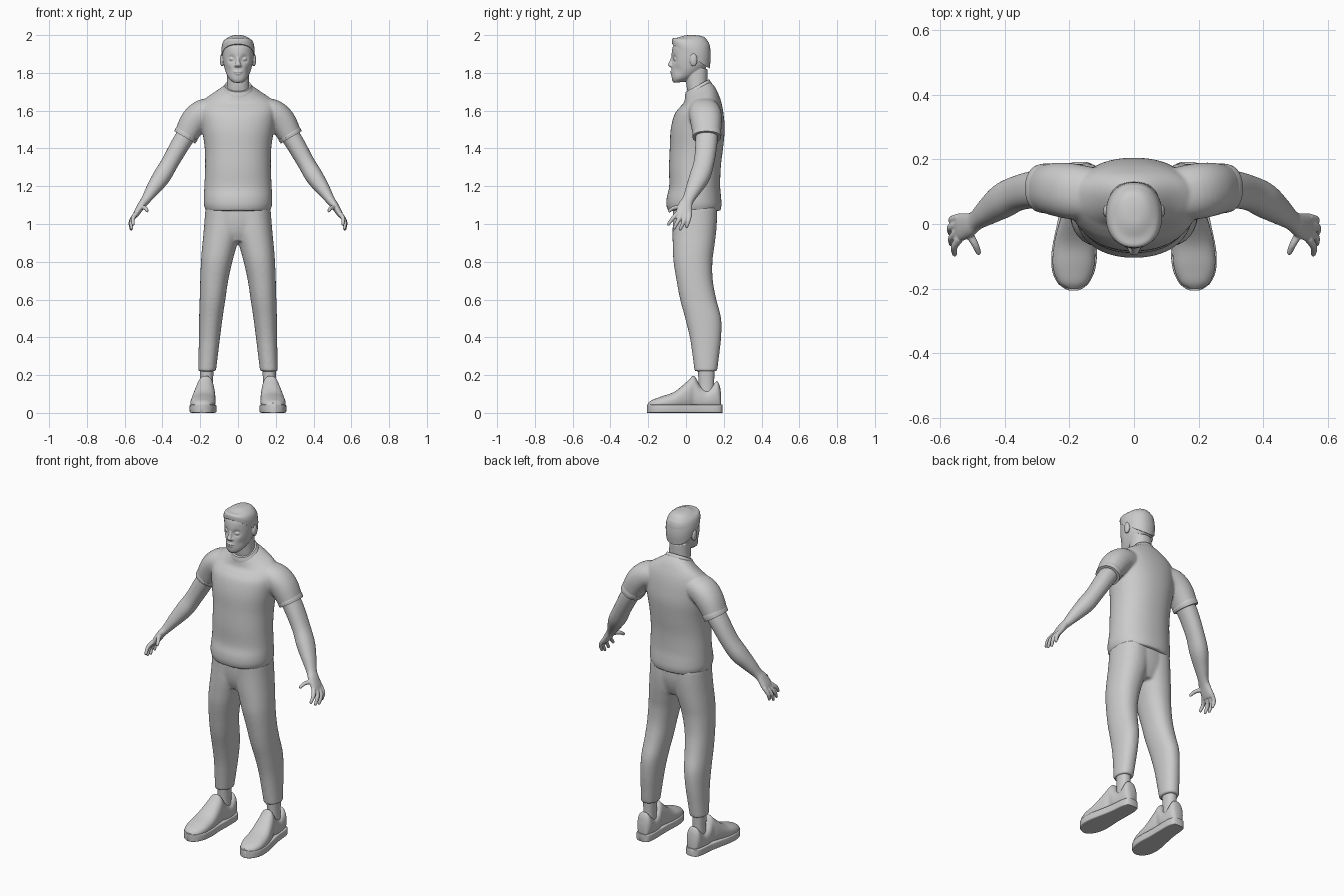
import bpy, bmesh, math
from mathutils import Vector

def spline(rows, steps):
    """Catmull-Rom interpolation of section rows."""
    p = [rows[0]] + list(rows) + [rows[-1]]
    out = []
    for i in range(1, len(p) - 2):
        for k in range(steps):
            t = k / steps
            out.append([0.5 * (2*b + (c-a)*t + (2*a-5*b+4*c-d)*t*t + (3*b-a-3*c+d)*t**3)
                        for a, b, c, d in zip(p[i-1], p[i], p[i+1], p[i+2])])
    out.append(list(rows[-1]))
    return out

def loft(bm, rows, axis='Z', power=2.2, seg=40, steps=5, both=False):
    """Skin rows (x, y, z, rx, ry, tilt); axis 'Z', 'Y' or 'PATH' sets ring planes."""
    rows = spline([tuple(r) + (0,) * (6 - len(r)) for r in rows], steps)
    cs = [Vector(r[:3]) for r in rows]
    for side in ((1, -1) if both else (1,)):
        rings = []
        for i, (x, y, z, rx, ry, tilt) in enumerate(rows):
            u, v = Vector((1, 0, 0)), Vector((0, 1, tilt))
            if axis == 'Y':
                v = Vector((0, 0, 1))
            if axis == 'PATH':
                t = (cs[min(i+1, len(cs)-1)] - cs[max(i-1, 0)]).normalized()
                v = Vector((0, 1, 0))
                v = (v - t * v.dot(t)).normalized()
                u = v.cross(t)
            ring = []
            for k in range(seg):
                a = 2 * math.pi * k / seg
                c, s = math.cos(a), math.sin(a)
                c = math.copysign(abs(c) ** (2/power), c)
                s = math.copysign(abs(s) ** (2/power), s)
                q = cs[i] + u * rx * c + v * ry * s
                ring.append(bm.verts.new((q.x * side, q.y, q.z)))
            rings.append(ring)
        for a, b in zip(rings, rings[1:]):
            for k in range(seg):
                bm.faces.new((a[k], a[(k+1) % seg], b[(k+1) % seg], b[k]))
        bm.faces.new(rings[0])
        bm.faces.new(rings[-1])

def ball(bm, c, s, both=False):
    for side in ((1, -1) if both else (1,)):
        vs = bmesh.ops.create_uvsphere(bm, u_segments=24, v_segments=14, radius=1)['verts']
        for v in vs:
            v.co = Vector((side * (c[0] + v.co.x*s[0]), c[1] + v.co.y*s[1], c[2] + v.co.z*s[2]))

def push(bm, c, r, d):
    """Soft sculpt move of the vertices near c."""
    c, d = Vector(c), Vector(d)
    for v in bm.verts:
        v.co += d * math.exp(-((v.co - c).length / r) ** 2)

def finish(bm, name, voxel=0, smooth=4):
    bmesh.ops.recalc_face_normals(bm, faces=bm.faces)
    me = bpy.data.meshes.new(name)
    bm.to_mesh(me)
    bm.free()
    ob = bpy.data.objects.new(name, me)
    bpy.context.collection.objects.link(ob)
    if voxel:
        m = ob.modifiers.new('fuse', 'REMESH')
        m.mode, m.voxel_size, m.use_smooth_shade = 'VOXEL', voxel, True
        m = ob.modifiers.new('relax', 'SMOOTH')
        m.factor, m.iterations = 0.5, smooth
    else:
        bpy.ops.object.select_all(action='DESELECT')
        ob.select_set(True)
        bpy.context.view_layer.objects.active = ob
        bpy.ops.object.shade_smooth_by_angle(angle=math.radians(45))
    return ob

# head with neck, ears and facial features
bm = bmesh.new()
loft(bm, [(0, -.035, 1.75, .026, .03, .1), (0, -.014, 1.773, .05, .06, .15),
          (0, .01, 1.81, .067, .087, .1), (0, .022, 1.85, .077, .096), (0, .028, 1.9, .083, .1),
          (0, .029, 1.94, .082, .098), (0, .03, 1.97, .066, .083), (0, .03, 1.986, .035, .045),
          (0, .03, 1.989, .004, .005)], seg=72, steps=6)
for sx in (-1, 1):
    push(bm, (sx*.034, -.062, 1.873), .018, (0, .013, 0))      # eye sockets
    push(bm, (sx*.05, -.045, 1.815), .025, (-sx*.004, .004, 0))  # cheeks
push(bm, (0, -.07, 1.9), .03, (0, -.004, 0))
loft(bm, [(0, .08, 1.64, .066, .058), (0, .06, 1.72, .06, .056), (0, .055, 1.82, .058, .06)])
loft(bm, [(0, -.066, 1.89, .008, .009), (0, -.077, 1.86, .01, .011), (0, -.084, 1.842, .015, .013),
          (0, -.073, 1.83, .016, .01)], seg=20)
ball(bm, (.012, -.074, 1.838), (.009, .01, .008), True)
ball(bm, (.033, -.054, 1.873), (.014, .013, .01), True)
ball(bm, (0, -.073, 1.806), (.024, .011, .005))
ball(bm, (0, -.071, 1.795), (.021, .011, .006))
ball(bm, (0, -.057, 1.767), (.024, .017, .015))
ball(bm, (.085, .04, 1.868), (.011, .02, .034), True)
finish(bm, 'head', .0035, 2)

# short hair cap with a slanted hairline
bm = bmesh.new()
loft(bm, [(0, .026, 1.888, .086, .099, -.66), (0, .029, 1.93, .087, .102, -.45),
          (0, .03, 1.966, .077, .094, -.2), (0, .03, 1.988, .052, .068), (0, .03, 1.998, .026, .035),
          (0, .03, 2.0, .003, .004)])
finish(bm, 'hair')

# shirt: torso and sleeves fused
bm = bmesh.new()
loft(bm, [(0, .043, 1.07, .17, .139), (0, .042, 1.1, .18, .146), (0, .042, 1.14, .181, .144),
          (0, .046, 1.2, .178, .135), (0, .047, 1.3, .174, .137), (0, .055, 1.4, .176, .141),
          (0, .062, 1.5, .19, .143), (0, .069, 1.58, .2, .13), (0, .078, 1.63, .195, .11, .1),
          (0, .08, 1.662, .172, .093, .25), (0, .073, 1.692, .122, .08, .42),
          (0, .061, 1.722, .072, .064, .55)], seg=64)
loft(bm, [(.11, .09, 1.6, .07, .08), (.185, .1, 1.585, .074, .086), (.235, .107, 1.54, .073, .083),
          (.279, .11, 1.463, .062, .073)], 'PATH', both=True)
finish(bm, 'shirt', .007, 5)

# collar and sleeve hems
bm = bmesh.new()
loft(bm, [(0, .064, 1.705, .083, .07, .52), (0, .062, 1.72, .077, .067, .55),
          (0, .06, 1.733, .069, .062, .55)], seg=48)
finish(bm, 'collar')
bm = bmesh.new()
loft(bm, [(.266, .109, 1.484, .064, .075), (.273, .11, 1.474, .066, .077),
          (.282, .11, 1.459, .064, .075)], 'PATH', both=True)
finish(bm, 'sleeve_hems')

# arms with hands
bm = bmesh.new()
loft(bm, [(.24, .11, 1.52, .052, .06), (.3, .108, 1.43, .05, .058), (.36, .095, 1.325, .046, .054),
          (.405, .072, 1.25, .047, .054), (.45, .04, 1.185, .037, .042), (.487, .012, 1.13, .025, .031),
          (.51, -.003, 1.1, .021, .037), (.535, -.01, 1.06, .017, .043),
          (.545, -.012, 1.04, .012, .04)], 'PATH', both=True)
fingers = [((.54, -.045, 1.055), (.556, -.07, 1.03), (.555, -.092, 1.0)),
           ((.543, -.022, 1.05), (.564, -.043, 1.015), (.564, -.062, .98)),
           ((.543, .0, 1.05), (.568, -.012, 1.012), (.566, -.03, .974)),
           ((.54, .02, 1.055), (.563, .014, 1.02), (.563, .004, .988)),
           ((.515, -.022, 1.09), (.492, -.062, 1.085), (.481, -.088, 1.07))]
for f in fingers:
    loft(bm, [p + (r, r) for p, r in zip(f, (.013, .011, .0085))], 'PATH', seg=16, both=True)
    ball(bm, f[2], (.0085, .0085, .01), True)
finish(bm, 'arms', .004, 3)

# trousers: hips and legs fused
bm = bmesh.new()
loft(bm, [(.164, .105, .22, .047, .06), (.158, .105, .3, .051, .07), (.151, .103, .4, .056, .083),
          (.144, .091, .5, .062, .095), (.135, .065, .6, .068, .096), (.126, .046, .7, .074, .096),
          (.113, .037, .8, .083, .103), (.099, .04, .88, .091, .11), (.085, .044, .95, .098, .115),
          (.077, .047, 1.02, .1, .117), (.074, .047, 1.09, .098, .117)], both=True)
loft(bm, [(0, .044, .91, .12, .085), (0, .045, .96, .165, .105), (0, .047, 1.02, .174, .116),
          (0, .047, 1.09, .17, .117)], seg=48)
finish(bm, 'trousers', .008, 6)

# ankles
bm = bmesh.new()
loft(bm, [(.167, .108, .07, .036, .044), (.166, .108, .15, .033, .041), (.165, .106, .26, .038, .046)],
     both=True)
finish(bm, 'ankles')

# shoe uppers: (y, centre x, half width, top z)
upper = [(.186, .166, .02, .1), (.178, .166, .035, .145), (.163, .166, .043, .168), (.14, .166, .046, .145),
         (.11, .167, .047, .125), (.075, .169, .048, .145), (.042, .172, .046, .196), (.01, .176, .054, .17),
         (-.06, .183, .064, .113), (-.13, .187, .064, .087), (-.18, .188, .046, .068), (-.2, .187, .02, .052)]
bm = bmesh.new()
loft(bm, [(x, y, (t+.015)/2, w, (t-.015)/2) for y, x, w, t in upper], 'Y', 2.3, both=True)
finish(bm, 'shoe_uppers')

# shoe soles
sole = [(.192, .166, .018), (.183, .166, .038), (.15, .167, .049), (.08, .17, .053), (0, .178, .06),
        (-.08, .184, .07), (-.14, .187, .067), (-.18, .188, .05), (-.198, .187, .03), (-.206, .187, .012)]
bm = bmesh.new()
loft(bm, [(x, y, .0225, w, .0225) for y, x, w in sole], 'Y', 9, both=True)
finish(bm, 'shoe_soles')
